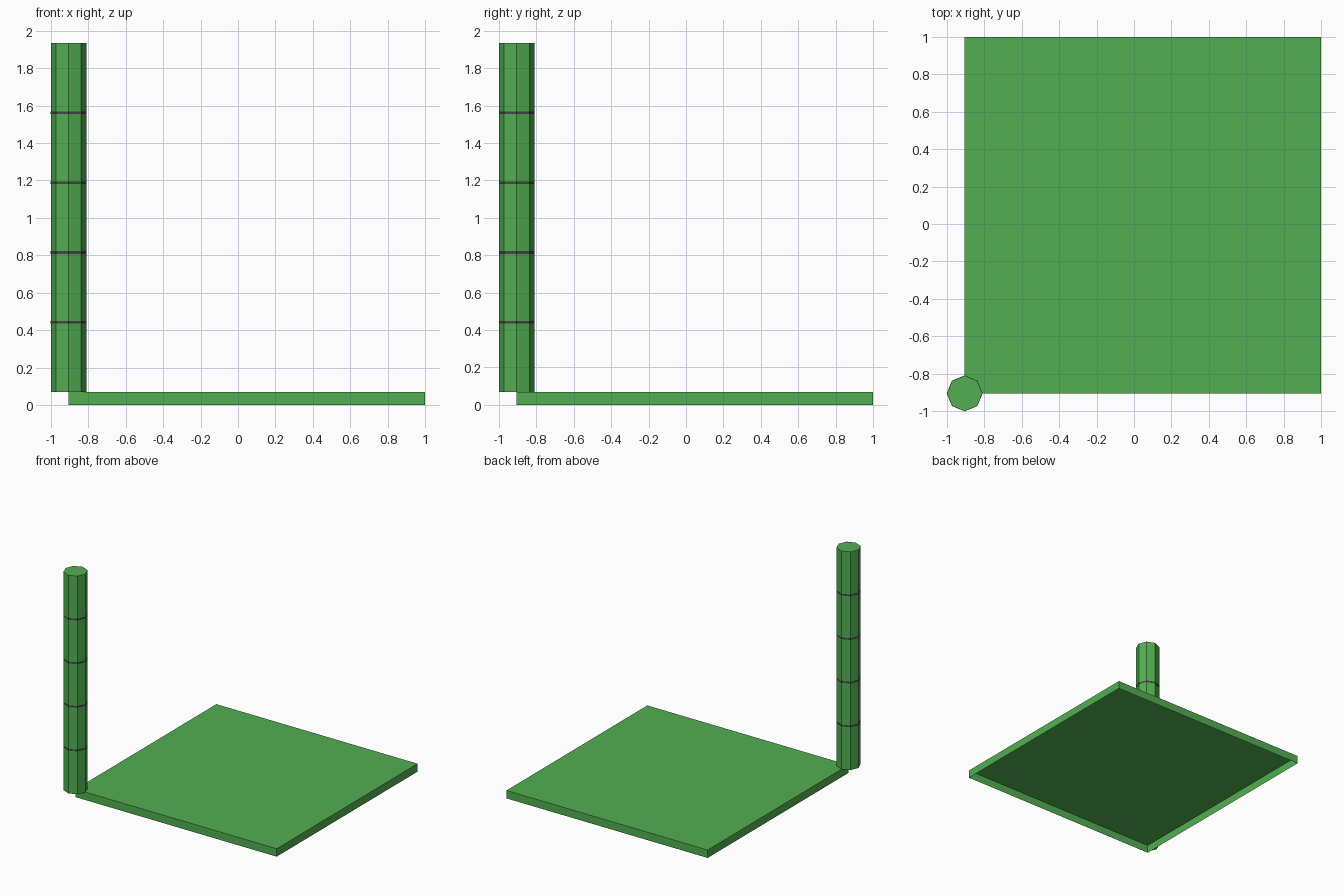
import bpy, bmesh
from mathutils import Matrix

cube = bpy.data.objects.get("Cube")
if cube:
    bpy.data.objects.remove(cube, do_unlink=True)


def material(name, rgb):
    mat = bpy.data.materials.new(name)
    mat.use_nodes = True
    color = (*rgb, 1.0)
    mat.diffuse_color = color
    mat.node_tree.nodes["Principled BSDF"].inputs["Base Color"].default_value = color
    return mat


green = material("leaf green", (0.085, 0.43, 0.085))
dark = material("dark grey", (0.06, 0.06, 0.06))


def add_object(name, bm, mat):
    mesh = bpy.data.meshes.new(name)
    bm.to_mesh(mesh)
    bm.free()
    mesh.materials.append(mat)
    obj = bpy.data.objects.new(name, mesh)
    bpy.context.scene.collection.objects.link(obj)
    return obj


def octagon(name, radius, bottom, top, mat):
    bm = bmesh.new()
    place = Matrix.Translation((CORNER, CORNER, (bottom + top) / 2))
    bmesh.ops.create_cone(bm, cap_ends=True, segments=8, radius1=radius,
                          radius2=radius, depth=top - bottom, matrix=place)
    return add_object(name, bm, mat)


RADIUS = 0.095
CORNER = -1 + RADIUS
SLAB_TOP = 0.068
POLE_TOP = 1.935
SEGMENTS = 5
BAND = 0.014

# Base slab: thin shell, open underneath
side = 1 - CORNER
middle = (1 + CORNER) / 2
bm = bmesh.new()
bmesh.ops.create_cube(bm, size=1, matrix=Matrix.Translation((middle, middle, SLAB_TOP / 2))
                      @ Matrix.Diagonal((side, side, SLAB_TOP, 1)))
underside = [f for f in bm.faces if f.normal.z < -0.5]
bmesh.ops.delete(bm, geom=underside, context='FACES_ONLY')
add_object("base_slab", bm, green)

# Corner pole: stacked octagonal segments with a dark band at each joint
step = (POLE_TOP - SLAB_TOP) / SEGMENTS
for i in range(SEGMENTS):
    low = SLAB_TOP + i * step
    octagon(f"pole_segment_{i + 1}", RADIUS, low, low + step, green)
    if i:
        octagon(f"joint_band_{i}", RADIUS + 0.001, low - BAND / 2, low + BAND / 2, dark)
